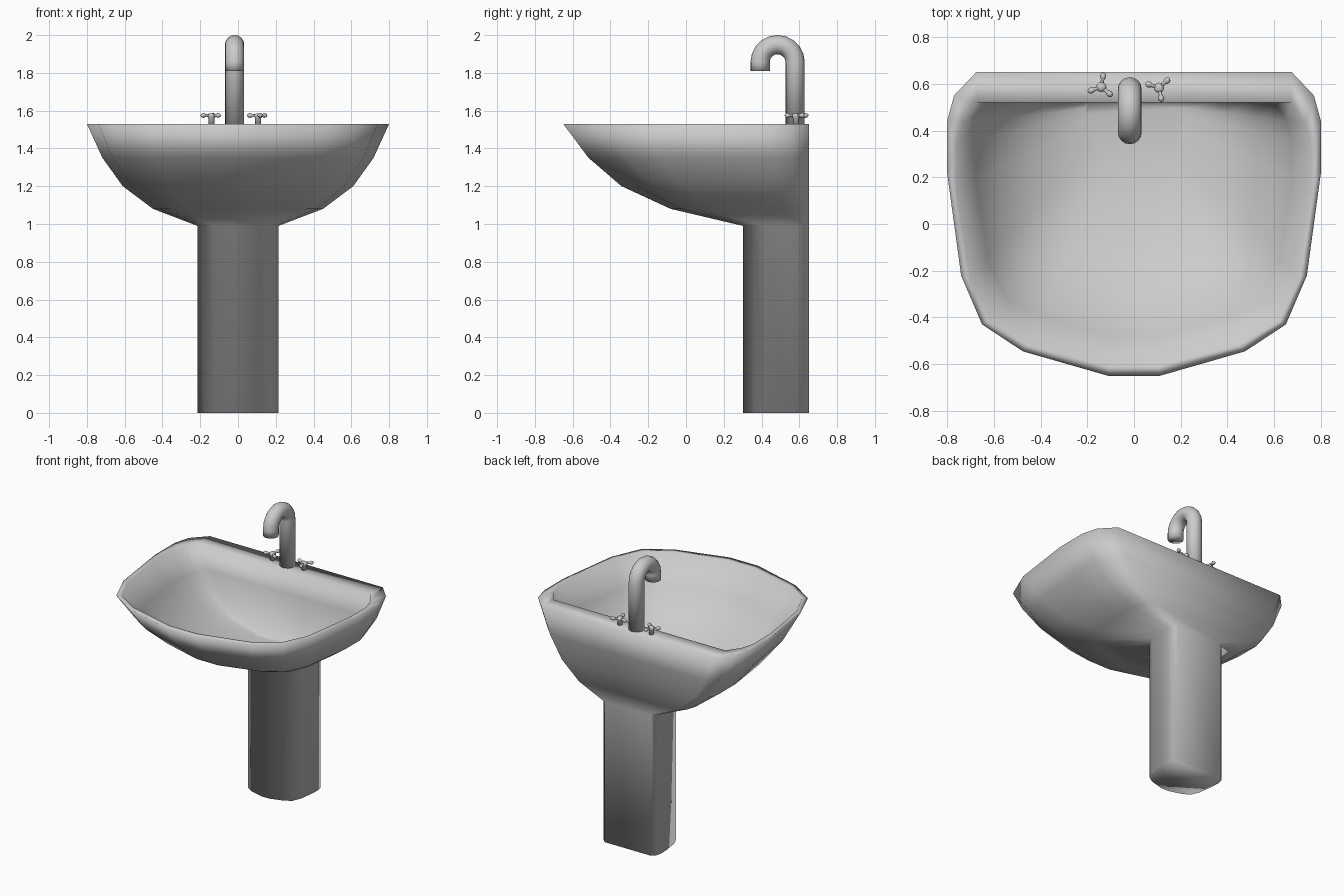
import bpy, bmesh, math
from mathutils import Vector

if "Cube" in bpy.data.objects:
    bpy.data.objects.remove(bpy.data.objects["Cube"])


def finish(name, bm, angle):
    bmesh.ops.recalc_face_normals(bm, faces=bm.faces)
    me = bpy.data.meshes.new(name)
    bm.to_mesh(me)
    bm.free()
    ob = bpy.data.objects.new(name, me)
    bpy.context.collection.objects.link(ob)
    me.shade_smooth()
    if angle < 180:
        me.set_sharp_from_angle(angle=math.radians(angle))
    return ob


def loft(name, rings, angle):
    """Skin a stack of equal-sized rings and cap both ends."""
    bm = bmesh.new()
    vs = [[bm.verts.new(p) for p in r] for r in rings]
    n = len(vs[0])
    for a, b in zip(vs, vs[1:]):
        for i in range(n):
            j = (i + 1) % n
            bm.faces.new((a[i], a[j], b[j], b[i]))
    bm.faces.new(vs[0])
    bm.faces.new(vs[-1])
    return finish(name, bm, angle)


def circle(centre, u, v, r, n):
    return [centre + r * (math.cos(2 * math.pi * k / n) * u + math.sin(2 * math.pi * k / n) * v)
            for k in range(n)]


# Rim outline, right half mirrored to the left
half = [(0.675, 0.65), (0.77, 0.55), (0.80, 0.44), (0.80, 0.22),
        (0.74, -0.22), (0.65, -0.43), (0.475, -0.545), (0.11, -0.65)]
rim = half + [(-x, y) for x, y in reversed(half)]


def outer(s, z):
    return [(x * s, 0.65 - (0.65 - y) * s, z) for x, y in rim]


def inner(s, z):
    pts = []
    for i, (x, y) in enumerate(rim):
        k = 0.995 if i in (0, len(rim) - 1) else 0.95
        pts.append((x * k * s, 0.52 - (0.65 - y) * 0.865 * s, z))
    return pts


# Basin and pedestal as one smooth shell: foot, column, outer bowl, rim, inner bowl
rings = [outer(0.268, 0.0), outer(0.268, 0.99), outer(0.5625, 1.08),
         outer(0.7625, 1.20), outer(0.897, 1.35), outer(1.0, 1.53),
         inner(1.0, 1.53), inner(0.89, 1.36), inner(0.76, 1.21),
         inner(0.54, 1.09), inner(0.28, 1.02)]
loft("basin_and_pedestal", rings, 180)

# Gooseneck tap
X = Vector((1, 0, 0))
cy, cz, R, r = 0.485, 1.857, 0.0925, 0.051
path = [(Vector((-0.018, cy + R, 1.52)), Vector((0, 1, 0)))]
for k in range(11):
    a = math.pi * k / 10
    d = Vector((0, math.cos(a), math.sin(a)))
    path.append((Vector((-0.018, cy, cz)) + R * d, d))
path.append((Vector((-0.018, cy - R, 1.81)), Vector((0, -1, 0))))
loft("tap_spout", [circle(c, X, d, r, 16) for c, d in path], 180)


# Tap handles: stem and hub with three club-shaped arms
def handle(name, x, y, start):
    Y = Vector((0, 1, 0))
    prof = [(0.016, 1.52), (0.016, 1.56), (0.022, 1.568), (0.022, 1.578), (0.012, 1.586)]
    loft(name, [circle(Vector((x, y, z)), X, Y, rr, 12) for rr, z in prof], 180)
    club = [(0.0, 0.009), (0.03, 0.007), (0.038, 0.011), (0.047, 0.0135),
            (0.056, 0.010), (0.061, 0.004)]
    c = Vector((x, y, 1.575))
    for k in range(3):
        a = math.radians(start + 120 * k)
        d = Vector((math.cos(a), math.sin(a), 0))
        side = Vector((-d.y, d.x, 0))
        loft(f"{name}_arm_{k + 1}",
             [circle(c + d * t, side, Vector((0, 0, 1)), rr, 8) for t, rr in club], 180)


handle("left_handle", -0.14, 0.587, 80)
handle("right_handle", 0.107, 0.583, 42)
